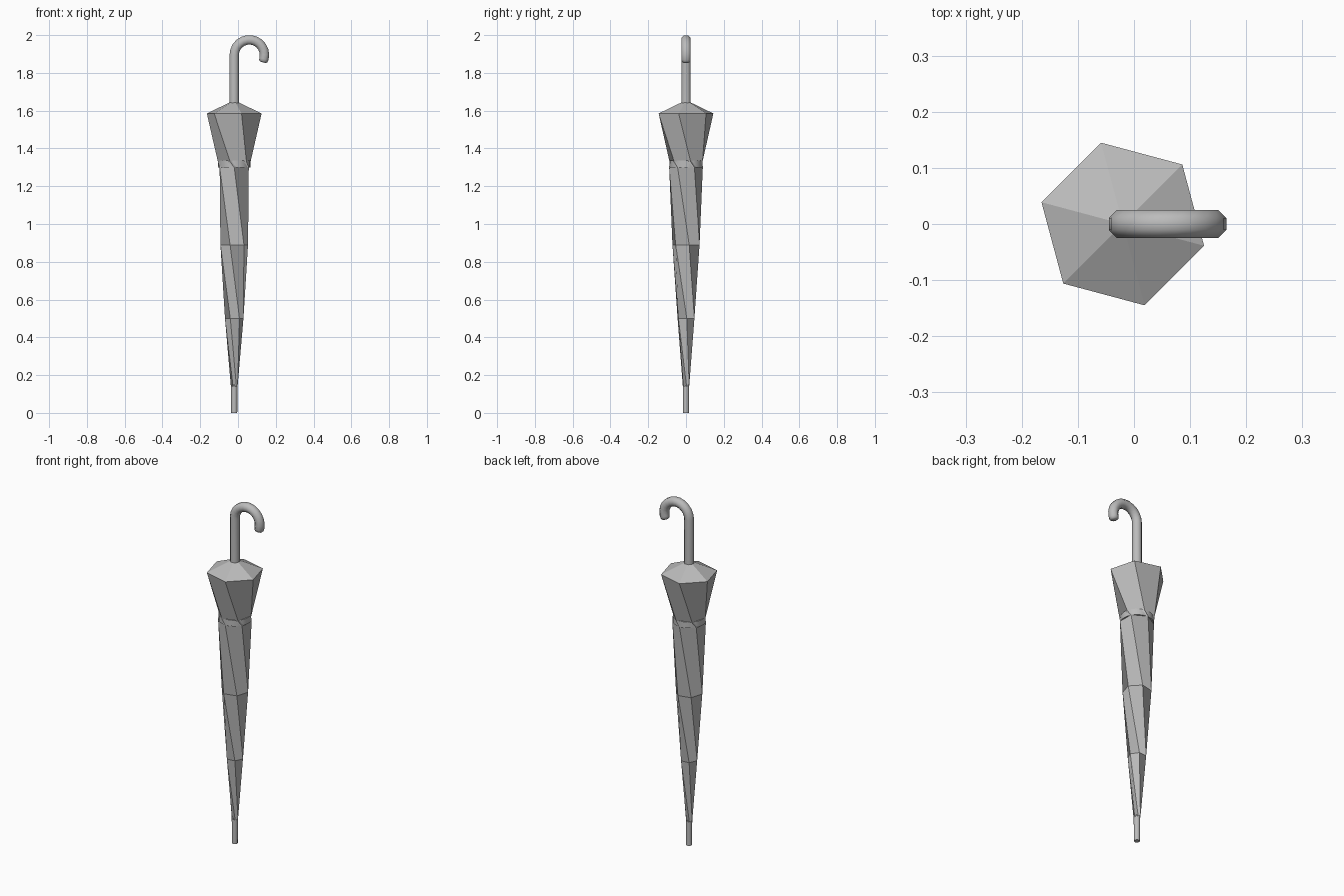
import bpy, bmesh
from math import sin, cos, pi, radians
from mathutils import Vector

cube = bpy.data.objects.get("Cube")
if cube:
    bpy.data.objects.remove(cube)

AXIS_X = -0.02

grey = bpy.data.materials.new("plain grey")
grey.use_nodes = True
colour = (0.5, 0.5, 0.5, 1)
grey.diffuse_color = colour
grey.node_tree.nodes["Principled BSDF"].inputs["Base Color"].default_value = colour


def skin(name, rings, angle):
    """Join rings of points into a closed skin, capped at both ends."""
    bm = bmesh.new()
    loops = [[bm.verts.new(p) for p in ring] for ring in rings]
    n = len(loops[0])
    for a, b in zip(loops, loops[1:]):
        for i in range(n):
            j = (i + 1) % n
            bm.faces.new((a[i], a[j], b[j], b[i]))
    bm.faces.new(loops[0])
    bm.faces.new(loops[-1])
    bmesh.ops.recalc_face_normals(bm, faces=bm.faces)
    mesh = bpy.data.meshes.new(name)
    bm.to_mesh(mesh)
    bm.free()
    mesh.materials.append(grey)
    obj = bpy.data.objects.new(name, mesh)
    bpy.context.collection.objects.link(obj)
    bpy.ops.object.select_all(action='DESELECT')
    obj.select_set(True)
    bpy.context.view_layer.objects.active = obj
    bpy.ops.object.shade_smooth_by_angle(angle=radians(angle))
    return obj


def ring(z, r, sides, turn=0):
    """Level polygon around the shaft axis."""
    angles = [radians(turn) + 2 * pi * i / sides for i in range(sides)]
    return [(AXIS_X + r * cos(a), r * sin(a), z) for a in angles]


# Furled canopy: six-sided, twisting as it narrows (height, radius, turn)
canopy = [(0.14, 0.018, 130), (0.5, 0.049, 65), (0.89, 0.075, 13),
          (1.3, 0.089, -30), (1.33, 0.09, -44 + 60), (1.585, 0.15, -15),
          (1.645, 0.022, -15)]
# Keep the twist continuous through the strap
canopy[:4] = [(z, r, t + 60) for z, r, t in canopy[:4]]
skin("canopy", [ring(z, r, 6, t) for z, r, t in canopy], 25)

# Strap around the canopy
skin("strap", [ring(1.3, 0.086, 24), ring(1.335, 0.086, 24)], 30)

# Metal tip
skin("ferrule", [ring(0, 0.016, 8), ring(0.15, 0.017, 8)], 50)

# Crook handle: eight-sided tube along a straight shaft and an arc
BEND = Vector((0.06, 0, 1.895))
R, TUBE = 0.08, 0.027
path = [(Vector((AXIS_X, 0, 1.6)), Vector((-1, 0, 0)), TUBE)]
for i in range(13):
    a = radians(180 - i * 195 / 12)
    out = Vector((cos(a), 0, sin(a)))
    path.append((BEND + out * R, out, TUBE))
end, out, _ = path[-1]
along = Vector((out.z, 0, -out.x))
path.append((end + along * 0.012, out, TUBE * 0.92))
path.append((end + along * 0.019, out, TUBE * 0.6))
tube = []
for p, out, r in path:
    angles = [pi / 8 + i * pi / 4 for i in range(8)]
    tube.append([p + out * r * cos(a) + Vector((0, r * sin(a), 0)) for a in angles])
skin("crook_handle", tube, 50)
